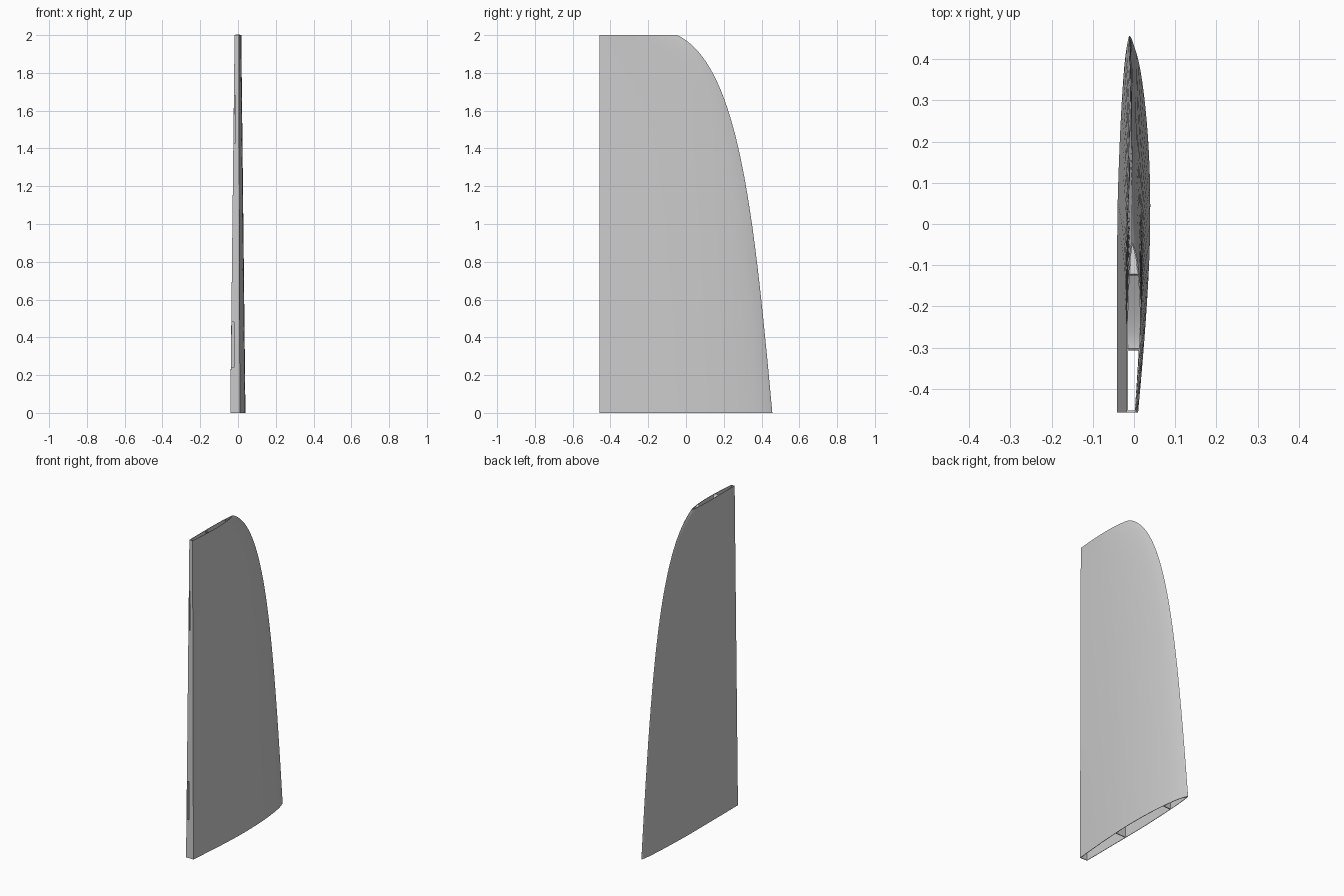
import bpy
from mathutils import Vector
from mathutils.geometry import interpolate_bezier

if "Cube" in bpy.data.objects:
    bpy.data.objects.remove(bpy.data.objects["Cube"], do_unlink=True)

grey = bpy.data.materials.new("light grey")
grey.use_nodes = True
grey.diffuse_color = (0.6, 0.6, 0.6, 1)
grey.node_tree.nodes["Principled BSDF"].inputs["Base Color"].default_value = (0.6, 0.6, 0.6, 1)

HEIGHT = 2.0
TRAIL = -0.457          # y of the straight trailing edge

# Chord section: (fraction from trailing edge, x at the base)
LEFT = [(0, -.041), (.25, -.041), (.5, -.0405), (.65, -.037), (.8, -.031), (.92, -.0235),
        (.98, -.016), (1, -.0105)]
RIGHT = [(.98, -.002), (.93, .0115), (.85, .0235), (.73, .034), (.6, .039), (.45, .0385),
         (.3, .032), (.15, .022), (0, .01)]


def smooth(points, steps=3):
    """Catmull-Rom curve through the points."""
    pts = [Vector(p) for p in points]
    out = []
    for i in range(len(pts) - 1):
        a, b = pts[i], pts[i + 1]
        ta = (b - pts[max(i - 1, 0)]) / 6
        tb = (pts[min(i + 2, len(pts) - 1)] - a) / 6
        curve = interpolate_bezier(a, a + ta, b - tb, b, steps + 1)
        out += [Vector(p[:2]) for p in curve[:-1]]
    return out + [pts[-1]]


def taper(z):
    return 1 - 0.28 * z


def place(s, x, lead, z):
    return (x * taper(z), TRAIL + s * (lead - TRAIL), z)


def x_at(points, s):
    """Interpolated x of one side of the section at chord fraction s."""
    pts = sorted(points)
    for (s0, x0), (s1, x1) in zip(pts, pts[1:]):
        if s0 <= s <= s1:
            return x0 + (x1 - x0) * (s - s0) / (s1 - s0)


def sheet(name, rows, thickness, offset=-1, skip=()):
    """Skin a grid of points, leave out skipped cells, give it thickness."""
    n = len(rows[0])
    verts = [p for row in rows for p in row]
    faces = [(r * n + i + 1, r * n + i, (r + 1) * n + i, (r + 1) * n + i + 1)
             for r in range(len(rows) - 1) for i in range(n - 1) if (r, i) not in skip]
    mesh = bpy.data.meshes.new(name)
    mesh.from_pydata(verts, [], faces)
    mesh.materials.append(grey)
    obj = bpy.data.objects.new(name, mesh)
    bpy.context.collection.objects.link(obj)
    mod = obj.modifiers.new("wall", 'SOLIDIFY')
    mod.thickness, mod.offset = thickness, offset
    bpy.ops.object.select_all(action='DESELECT')
    obj.select_set(True)
    bpy.context.view_layer.objects.active = obj
    bpy.ops.object.modifier_apply(modifier=mod.name)
    bpy.ops.object.shade_smooth_by_angle()
    return obj


# Swept leading edge as (y, z) levels
levels = [(p[0], p[1]) for p in interpolate_bezier(
    Vector((.457, 0)), Vector((.356, 1.1)), Vector((.275, 1.84)), Vector((-.045, HEIGHT)), 40)]

# Outer skin, open at both ends
section = smooth(LEFT + RIGHT)
sheet("fin_skin", [[place(s, x, lead, z) for s, x in section] for lead, z in levels], 0.003)

# Flat trailing wall with two hinge slots
columns = [-.041 + .051 * u for u in (1, .35, .07, 0)]
heights = [0, .24, .48, 1.43, 1.68, HEIGHT]
sheet("trailing_wall", [[place(0, x, 0, z) for x in columns] for z in heights], 0.004,
      skip={(1, 1), (3, 1)})

# Inner spars following the taper
for name, s in (("rear_spar", .37), ("front_spar", .81)):
    ends = (x_at(LEFT, s) + .002, x_at(RIGHT, s) - .002)
    sheet(name, [[place(s, x, lead, z) for x in ends] for lead, z in levels], 0.005, 0)
